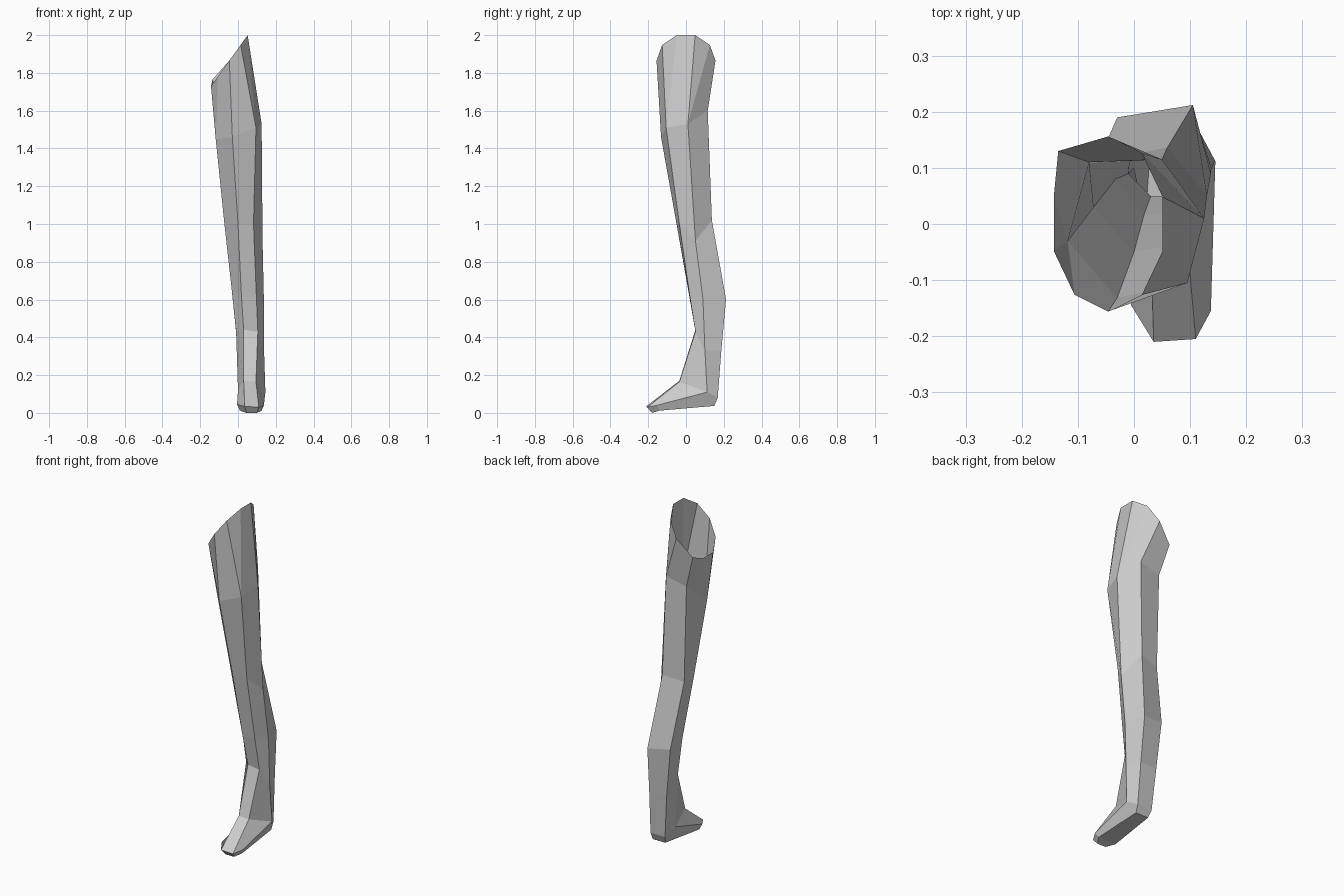
import bpy, bmesh
from math import cos, sin, radians

# Cross-sections, each running: front inner, front outer, outer, back outer, back inner, inner
LEG = [
    [(-.03, -.132, 1.46), (.095, -.105, 1.51), (.125, .01, 1.53),
     (.05, .115, 1.60), (-.08, .11, 1.57), (-.118, -.03, 1.45)],      # thigh
    [(0, -.05, 1.0), (.082, -.035, 1.0), (.13, .05, .91),
     (.06, .137, 1.02), (-.065, .11, 1.0), (-.072, .03, 1.0)],        # knee
    [(.018, .017, .62), (.097, .02, .62), (.137, .09, .60),
     (.105, .212, .60), (-.03, .19, .62), (-.033, .08, .65)],         # calf
    [(.03, .05, .44), (.105, .05, .43), (.138, .10, .33),
     (.11, .187, .33), (0, .182, .33), (-.01, .09, .43)],             # shin
]
FOOT = [
    [(.03, -.035, .17), (.095, -.035, .165), (.145, .112, .11),
     (.115, .168, .08), (.02, .168, .08), (0, .10, .12)],             # ankle and heel
    [(.035, -.21, .035), (.11, -.205, .03), (.137, -.155, .04),
     (.112, .15, .037), (.03, .15, .037), (-.005, -.145, .045)],      # toe edge
    [(.045, -.18, 0), (.1, -.18, 0), (.125, -.14, .012),
     (.112, .15, .037), (.03, .15, .037), (.01, -.14, .012)],         # sole
]


def bridge(bm, upper, lower, link):
    """Join two rings; link[i] is the lower point under upper point i."""
    n = len(upper)
    for i in range(n):
        j = (i + 1) % n
        loop = [upper[i], lower[link[i]], lower[link[j]], upper[j]]
        bm.faces.new(list(dict.fromkeys(loop)))


bm = bmesh.new()

# Slanted open rim at the hip
rim = []
for k in range(10):
    t = radians(36 * k - 90)
    rim.append(bm.verts.new((-.046 + .102 * cos(t), .156 * sin(t), 1.865 + .142 * cos(t))))
rim[2].co.z = rim[3].co.z = 2.0
rim[6].co = (-.135, .13, 1.765)

# Leg and foot shell
rings = [[bm.verts.new(p) for p in ring] for ring in LEG + FOOT]
bridge(bm, rim, rings[0], [0, 1, 1, 2, 2, 3, 4, 5, 5, 5])
for a, b in zip(rings, rings[1:]):
    bridge(bm, a, b, range(6))
bm.faces.new(rings[-1][::-1])

bmesh.ops.remove_doubles(bm, verts=bm.verts, dist=.0005)
bmesh.ops.triangulate(bm, faces=[f for f in bm.faces if len(f.verts) > 4])
bm.normal_update()

mesh = bpy.data.meshes.new("leg")
bm.to_mesh(mesh)
bm.free()
bpy.context.collection.objects.link(bpy.data.objects.new("leg", mesh))
